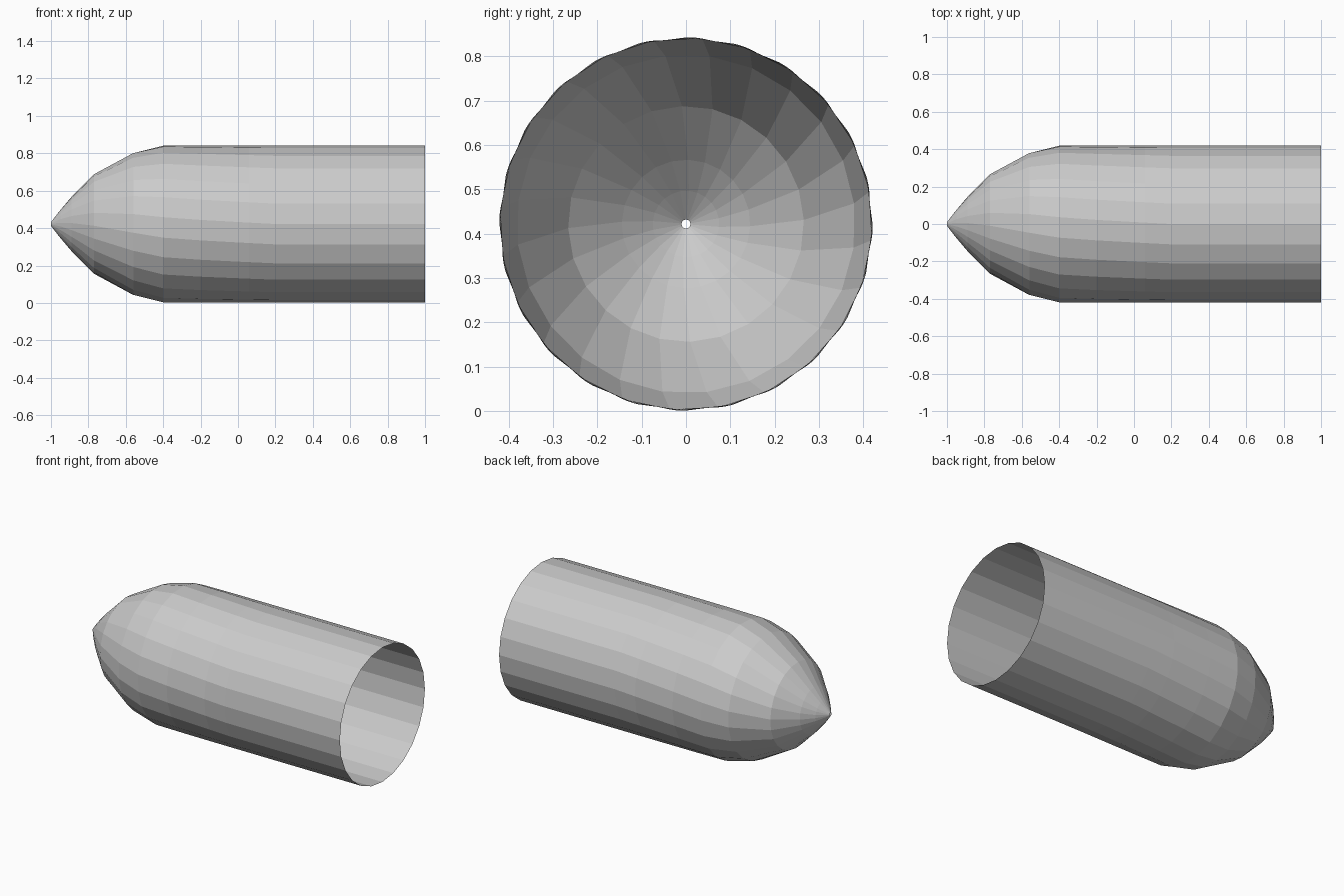
import bpy, bmesh
from math import sin, cos, radians, tau

if "Cube" in bpy.data.objects:
    bpy.data.objects.remove(bpy.data.objects["Cube"])

SIDES = 24
CENTRE_Z = 0.422

# Profile from nose to open end: x, radius, twist in degrees
PROFILE = [
    (-1.00, 0.010, -22), (-0.95, 0.075, -20), (-0.89, 0.145, -17),
    (-0.77, 0.266, -13), (-0.56, 0.382, -8), (-0.40, 0.420, -5),
    (-0.20, 0.421, -3), (0.06, 0.421, -1), (0.20, 0.421, 0), (1.00, 0.421, 0),
]


def ring(bm, x, radius, twist):
    angles = [tau * i / SIDES + radians(twist) for i in range(SIDES)]
    return [bm.verts.new((x, radius * cos(a), CENTRE_Z + radius * sin(a)))
            for a in angles]


# Thin open shell, slightly swirled towards the nose, with a tiny hole in the tip
bm = bmesh.new()
rings = [ring(bm, *p) for p in PROFILE]
for a, b in zip(rings, rings[1:]):
    for i in range(SIDES):
        j = (i + 1) % SIDES
        bm.faces.new((a[i], a[j], b[j], b[i]))
bmesh.ops.recalc_face_normals(bm, faces=bm.faces)
# Make sure the faces point outwards
bm.faces.ensure_lookup_table()
f = bm.faces[-1]
c = f.calc_center_median()
if f.normal.y * c.y + f.normal.z * (c.z - CENTRE_Z) < 0:
    bmesh.ops.reverse_faces(bm, faces=bm.faces)

mesh = bpy.data.meshes.new("pointed_shell")
bm.to_mesh(mesh)
bm.free()
bpy.context.collection.objects.link(bpy.data.objects.new("pointed_shell", mesh))
